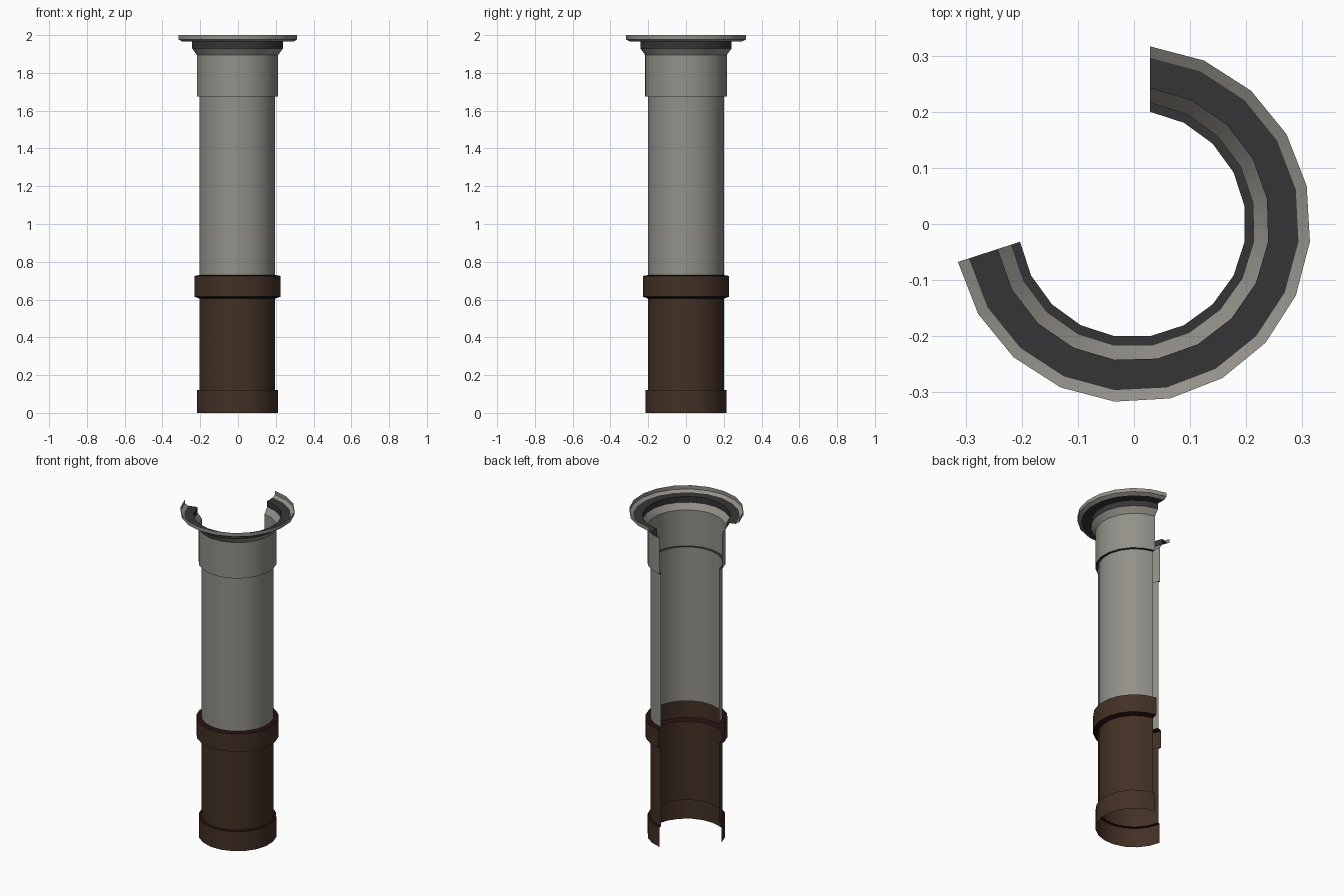
import bpy, bmesh, math

if "Cube" in bpy.data.objects:
    bpy.data.objects.remove(bpy.data.objects["Cube"])

STEP = math.radians(18)   # twenty-sided column
SEGS = 14                 # only fourteen sides survive
CUT = 0.0317              # x position of the straight cut at the first edge


def material(name, col):
    m = bpy.data.materials.new(name)
    m.diffuse_color = (*col, 1)
    m.use_nodes = True
    m.node_tree.nodes["Principled BSDF"].inputs["Base Color"].default_value = m.diffuse_color
    return m


STONE = material("light stone", (0.29, 0.28, 0.25))
DARK = material("dark grey", (0.036, 0.036, 0.036))
BROWN = material("brown", (0.055, 0.030, 0.018))
RED = material("dark red brown", (0.020, 0.005, 0.006))

# radius of a vertex from flat-face radius
def vertex(r, z, i):
    R = math.hypot(r, CUT)
    a = math.acos(CUT / R) - i * STEP
    return (R * math.cos(a) - 0.003, R * math.sin(a), z)


def shell(name, profile, mats):
    """Open broken shell from (r, z) profile; mats gives one material per band."""
    used = list(dict.fromkeys(mats))
    bm = bmesh.new()
    rings = [[bm.verts.new(vertex(r, z, i)) for i in range(SEGS + 1)] for r, z in profile]
    for k, m in enumerate(mats):
        for i in range(SEGS):
            f = bm.faces.new((rings[k][i], rings[k + 1][i], rings[k + 1][i + 1], rings[k][i + 1]))
            f.material_index = used.index(m)
    me = bpy.data.meshes.new(name)
    bm.to_mesh(me)
    bm.free()
    for m in used:
        me.materials.append(m)
    ob = bpy.data.objects.new(name, me)
    bpy.context.collection.objects.link(ob)
    bpy.ops.object.select_all(action='DESELECT')
    ob.select_set(True)
    bpy.context.view_layer.objects.active = ob
    bpy.ops.object.shade_smooth_by_angle(angle=math.radians(30))


# base band with ledge
shell("base_band", [(0.215, 0), (0.215, 0.12), (0.2, 0.122)], [BROWN, RED])
# lower brown shaft
shell("lower_shaft", [(0.2, 0.122), (0.2, 0.605)], [BROWN])
# raised middle ring
shell("middle_ring", [(0.2, 0.605), (0.228, 0.615), (0.228, 0.725), (0.2, 0.73)],
      [RED, BROWN, RED])
# upper stone shaft
shell("upper_shaft", [(0.2, 0.73), (0.2, 1.675)], [STONE])
# collar below the capital
shell("collar", [(0.2, 1.675), (0.216, 1.675), (0.216, 1.895)], [DARK, STONE])
# flared capital and rim lip
shell("capital", [(0.216, 1.895), (0.242, 1.93), (0.242, 1.965), (0.296, 1.965),
                  (0.3165, 1.977), (0.3165, 2.0)], [STONE, DARK, DARK, STONE, STONE])
